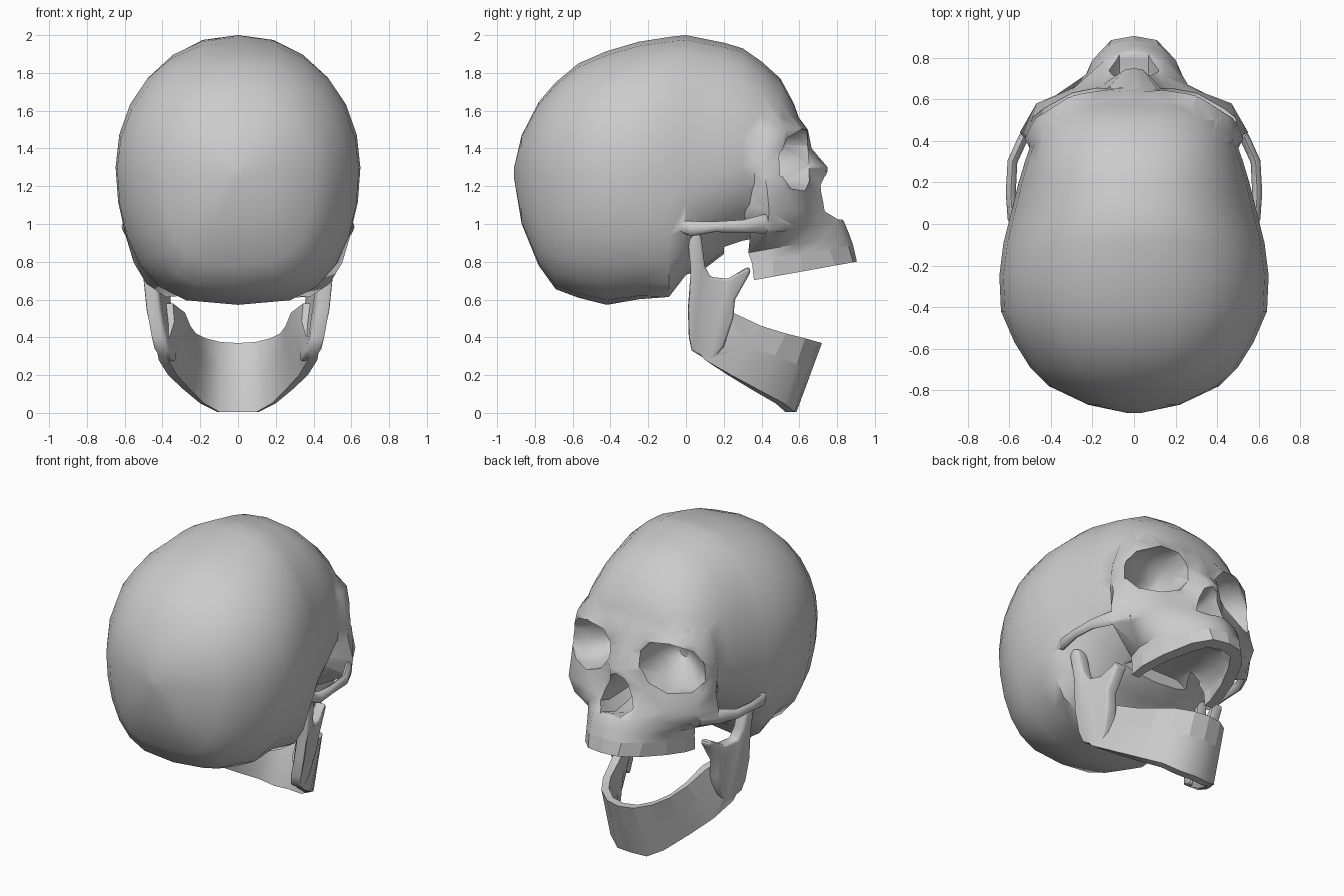
import bpy, bmesh, math
from mathutils import Vector

cube = bpy.data.objects.get("Cube")
if cube:
    bpy.data.objects.remove(cube, do_unlink=True)

bone = bpy.data.materials.new("bone grey")
bone.use_nodes = True
bone.diffuse_color = (0.6, 0.6, 0.6, 1)
bone.node_tree.nodes["Principled BSDF"].inputs["Base Color"].default_value = (0.6, 0.6, 0.6, 1)


def loft(name, rings, cap_start=True, cap_end=True):
    """Skin a row of closed rings of equal length."""
    bm = bmesh.new()
    rows = [[bm.verts.new(p) for p in ring] for ring in rings]
    n = len(rows[0])
    for a, b in zip(rows, rows[1:]):
        for i in range(n):
            j = (i + 1) % n
            bm.faces.new((a[i], a[j], b[j], b[i]))
    if cap_start:
        bm.faces.new(rows[0])
    if cap_end:
        bm.faces.new(rows[-1])
    bmesh.ops.recalc_face_normals(bm, faces=bm.faces)
    mesh = bpy.data.meshes.new(name)
    bm.to_mesh(mesh)
    bm.free()
    mesh.materials.append(bone)
    obj = bpy.data.objects.new(name, mesh)
    bpy.context.collection.objects.link(obj)
    return obj


def activate(obj):
    bpy.ops.object.select_all(action='DESELECT')
    obj.select_set(True)
    bpy.context.view_layer.objects.active = obj


def apply_modifier(obj, kind, **settings):
    activate(obj)
    mod = obj.modifiers.new(kind.lower(), kind)
    for key, value in settings.items():
        setattr(mod, key, value)
    bpy.ops.object.modifier_apply(modifier=mod.name)


def combine(obj, other, operation):
    apply_modifier(obj, 'BOOLEAN', operation=operation, solver='EXACT', object=other)
    bpy.data.objects.remove(other, do_unlink=True)


def smooth(obj, angle):
    activate(obj)
    bpy.ops.object.shade_smooth_by_angle(angle=math.radians(angle))


def mirror_ring(half):
    """Complete a half ring that begins on the midline."""
    return half + [(-x, y, z) for x, y, z in reversed(half) if x > 0]


# Cranium: sections from back to front (y, half width, top, bottom, widest height)
sections = [
    (-.91, .03, 1.30, 1.24, 1.27), (-.87, .22, 1.47, 1.0, 1.26),
    (-.78, .41, 1.645, .78, 1.25), (-.69, .50, 1.75, .655, 1.26),
    (-.57, .575, 1.85, .61, 1.28), (-.42, .64, 1.915, .572, 1.29),
    (-.25, .648, 1.965, .595, 1.3), (-.09, .628, 1.99, .59, 1.29),
    (0, .605, 2.0, .71, 1.25), (.1, .58, 1.98, .76, 1.25),
    (.2, .555, 1.96, .84, 1.27), (.3, .525, 1.93, .89, 1.3),
    (.4, .49, 1.86, .92, 1.33), (.5, .44, 1.77, 1.0, 1.35),
    (.57, .38, 1.64, 1.1, 1.35), (.62, .26, 1.5, 1.2, 1.35),
    (.64, .05, 1.42, 1.33, 1.37)]


def cranium_ring(y, w, top, bottom, mid, count=24):
    # The base squares off into two bumps behind the jaw hinge
    bump = math.exp(-((y + .08) / .11) ** 2)
    low_power = .87 if y > .05 else .62 - .25 * bump
    ring = []
    for i in range(count):
        a = math.tau * i / count
        c, s = math.cos(a), math.sin(a)
        power = .87 if s > 0 else low_power
        x = math.copysign(abs(c) ** power, c) * w if abs(c) > 1e-6 else 0
        z = mid + s * ((top - mid) if s > 0 else (mid - bottom))
        if s < 0:
            z += .07 * bump * max(0, 1 - abs(x) / .34)
        ring.append((x, y, z))
    return ring


skull = loft("skull", [cranium_ring(*s) for s in sections])

# Face: level rows (height, forward tilt, outline from the midline to the side)
face_rows = [
    (1.60, 0, [(0, .57), (.14, .56), (.28, .53), (.38, .46), (.42, .38), (.36, .2)]),
    (1.50, 0, [(0, .645), (.14, .645), (.30, .62), (.44, .53), (.48, .42), (.42, .2)]),
    (1.40, 0, [(0, .665), (.12, .645), (.30, .615), (.475, .51), (.51, .41), (.42, .2)]),
    (1.30, 0, [(0, .75), (.13, .65), (.30, .61), (.49, .50), (.525, .41), (.42, .2)]),
    (1.18, 0, [(0, .74), (.15, .67), (.30, .63), (.485, .53), (.525, .43), (.42, .25)]),
    (1.07, 0, [(0, .77), (.15, .72), (.30, .645), (.47, .58), (.55, .44), (.42, .3)]),
    (.955, .14, [(0, .835), (.14, .79), (.26, .67), (.42, .59), (.54, .43), (.38, .34)]),
    (.86, .18, [(0, .865), (.13, .83), (.23, .72), (.29, .59), (.32, .43), (.30, .33)]),
    (.80, .18, [(0, .885), (.12, .86), (.21, .76), (.28, .61), (.32, .46), (.31, .35)]),
    (.71, .18, [(0, .905), (.11, .885), (.20, .79), (.28, .61), (.32, .46), (.32, .36)])]


def face_ring(z, tilt, outline):
    outline = outline[:1] + [(.045, outline[0][1] - .008)] + outline[1:]
    return mirror_ring([(x, y, z + tilt * (y - .4)) for x, y in outline])


combine(skull, loft("face", [face_ring(*r) for r in face_rows]), 'UNION')

# Cheek arches
path = [Vector(p) for p in ((.46, .52, 1.01), (.535, .41, 1.0), (.585, .3, .988),
                            (.593, .15, .985), (.585, .03, .975), (.53, -.08, 1.0))]
rings = []
for i, p in enumerate(path):
    t = path[min(i + 1, len(path) - 1)] - path[max(i - 1, 0)]
    n = Vector((t.y, -t.x, 0)).normalized()
    height = (.05, .05, .034, .028, .04, .025)[i]
    rings.append([p + n * .024 * math.cos(a) + Vector((0, 0, height * math.sin(a)))
                  for a in (math.tau * k / 8 for k in range(8))])
cheek = loft("cheek_arches", rings)
apply_modifier(cheek, 'MIRROR')
combine(skull, cheek, 'UNION')

# Palate hollow
arch = [(0, .83), (.09, .81), (.15, .72), (.22, .57), (.26, .42), (.27, .2)]
palate = [mirror_ring([(x * k, y * k + (1 - k) * .2, z) for x, y in arch])
          for z, k in ((.6, 1), (.8, 1), (.88, .9), (.92, .65))]
combine(skull, loft("palate_cutter", palate), 'DIFFERENCE')

# Eye sockets
for side in (1, -1):
    rings = []
    for y, cx, cz, k in ((.85, .305, 1.34, 1), (.5, .305, 1.34, 1),
                         (.43, .265, 1.335, .75), (.36, .23, 1.32, .5), (.31, .21, 1.31, .2)):
        ring = []
        for i in range(10):
            a = math.tau * (i + .5) / 10
            c = math.cos(a)
            dx = .2 * k * math.copysign(abs(c) ** .85, c)
            ring.append((side * (cx + dx), y, cz + .165 * k * math.sin(a) - .15 * dx))
        rings.append(ring)
    combine(skull, loft("socket_cutter", rings), 'DIFFERENCE')

# Nasal opening
pear = [(0, 1.29), (.05, 1.27), (.10, 1.15), (.12, 1.08), (.07, 1.015), (0, 1.025)]
nose = []
for y, k, drop in ((1.0, 1, 0), (.79, 1, 0), (.65, 1, .05), (.47, .75, .03)):
    half = [(x * k, y, 1.13 + (z - 1.13) * k - drop) for x, z in pear]
    nose.append(half + [(-x, y, z) for x, y, z in reversed(half[1:-1])])
combine(skull, loft("nose_cutter", nose), 'DIFFERENCE')
smooth(skull, 50)

# Faceted upper gum band
for p in skull.data.polygons:
    c = p.center
    if c.y > .34 and c.z < .795 + .18 * (c.y - .4):
        p.use_smooth = False

# Lower jaw body: outer rim and outer base from the chin to the hinge
stations = [
    ((0, .72, .37), (0, .585, .005)), ((.1, .70, .375), (.11, .575, .005)),
    ((.19, .63, .395), (.2, .52, .05)), ((.25, .53, .42), (.29, .38, .125)),
    ((.29, .4, .46), (.37, .24, .2)), ((.33, .25, .53), (.42, .1, .28)),
    ((.40, .13, .58), (.43, .05, .34))]


def inward(p, amount):
    d = Vector((0, .1, p.z)) - p
    return p + d.normalized() * amount


rings = []
for rim, base in stations:
    rim, base = Vector(rim), Vector(base)
    band = rim.lerp(base, .4)
    rings.append([rim, band, base, inward(base, .05), inward(band, .075), inward(rim, .055)])
jaw = loft("lower_jaw", rings, cap_start=False)
apply_modifier(jaw, 'MIRROR', use_clip=True)

# Jaw branches with hinge and front spur
outline = [(.03, .33), (.015, .4), (.01, .55), (.025, .75), (.01, .92), (.04, .95), (.08, .94),
           (.1, .78), (.13, .72), (.22, .71), (.33, .775), (.345, .75), (.26, .6), (.25, .5),
           (.2, .35), (.13, .27)]


def branch_ring(offset):
    return [(.44 + .1 * (z - .45) + .2 * min(0, z - .45) - .3 * max(0, y - .05) + offset, y, z)
            for y, z in outline]


branches = loft("jaw_branches", [branch_ring(-.038), branch_ring(.038)])
apply_modifier(branches, 'BEVEL', width=.024, segments=2, limit_method='ANGLE',
               angle_limit=math.radians(50))
apply_modifier(branches, 'MIRROR')
combine(jaw, branches, 'UNION')
smooth(jaw, 50)

# Faceted lower gum band
for p in jaw.data.polygons:
    c = p.center
    outward = p.normal.x * c.x + p.normal.y * (c.y - .1)
    if c.y > .3 and outward > 0 and c.z > .52 - .45 * c.y and p.normal.z < .7:
        p.use_smooth = False
